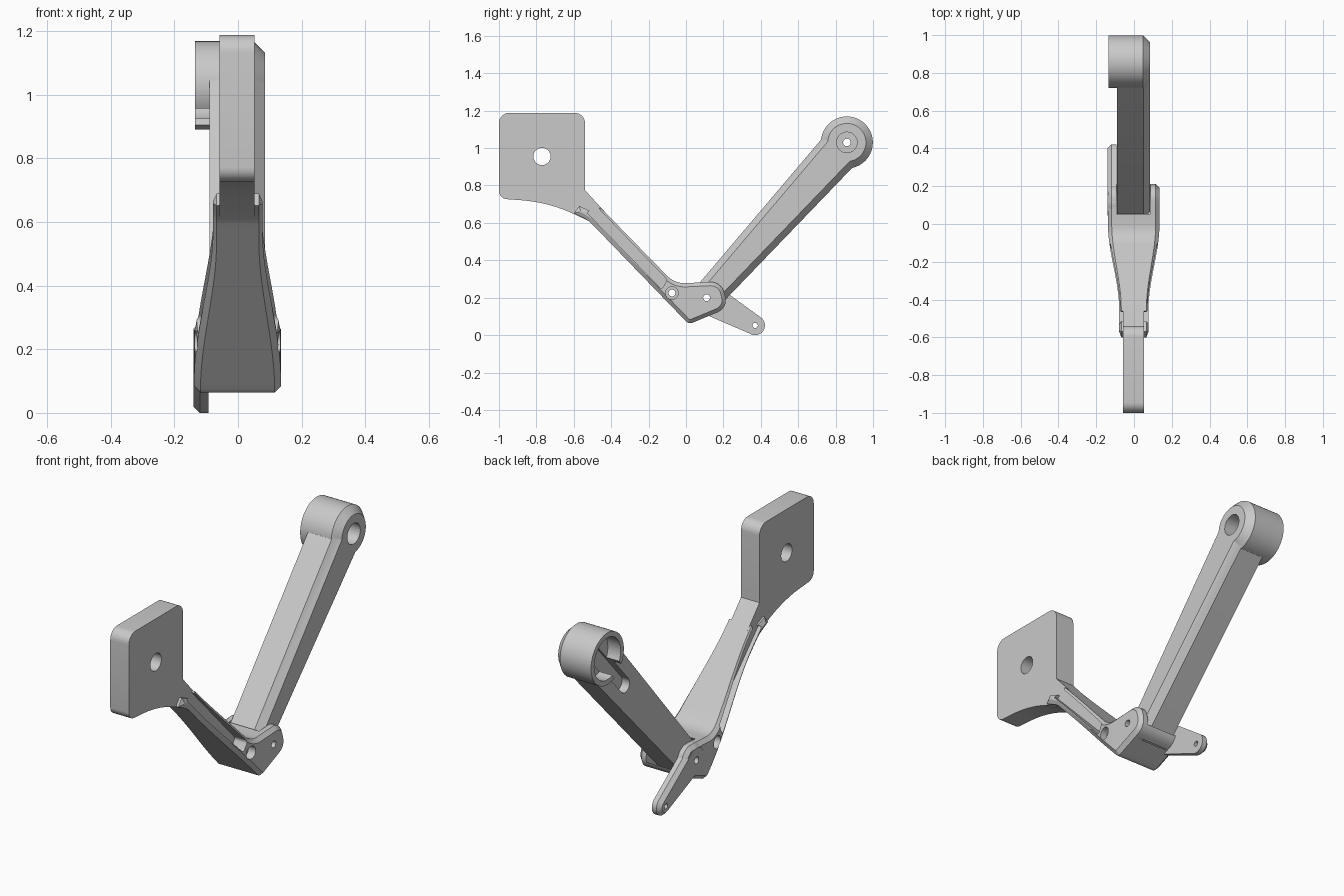
import bpy, bmesh, math
from mathutils import Vector

cube = bpy.data.objects.get("Cube")
if cube:
    bpy.data.objects.remove(cube, do_unlink=True)

grey = bpy.data.materials.new("mid grey")
grey.use_nodes = True
grey.diffuse_color = (0.585, 0.585, 0.585, 1)
grey.node_tree.nodes["Principled BSDF"].inputs["Base Color"].default_value = grey.diffuse_color


def arc(c, r, start, sweep, steps):
    """Points on an arc around c."""
    return [Vector(c) + Vector((math.cos(t), math.sin(t))) * r
            for t in (start + sweep * k / steps for k in range(steps + 1))]


def rounded(corners):
    """Outline in (y, z) from corners (y, z, fillet radius)."""
    out = []
    n = len(corners)
    for i, (y, z, r) in enumerate(corners):
        p = Vector((y, z))
        if r == 0:
            out.append(p)
            continue
        a = (Vector(corners[i - 1][:2]) - p).normalized()
        b = (Vector(corners[(i + 1) % n][:2]) - p).normalized()
        half = math.acos(a.dot(b)) / 2
        centre = p + (a + b).normalized() * r / math.sin(half)
        start = p + a * r / math.tan(half) - centre
        turn = math.copysign(math.pi - 2 * half, b.x * a.y - b.y * a.x)
        out += arc(centre, r, math.atan2(start.y, start.x), turn, 8)
    return out


def capsule(a, ra, b, rb):
    """Outline wrapped around two circles of different radius."""
    d = Vector(b) - Vector(a)
    base = math.atan2(d.y, d.x)
    spread = math.acos((ra - rb) / d.length)
    return (arc(b, rb, base - spread, 2 * spread, 24)
            + arc(a, ra, base + spread, 2 * (math.pi - spread), 24))


def circle(c, r):
    return arc(c, r, 0, 2 * math.pi, 56)[:-1]


def inset(outline, d):
    """Offset a counter-clockwise outline inwards."""
    out = []
    n = len(outline)
    for i, p in enumerate(outline):
        u = (p - outline[i - 1]).normalized()
        v = (outline[(i + 1) % n] - p).normalized()
        m = Vector((-u.y - v.y, u.x + v.x)).normalized()
        out.append(p + m * d / max(0.4, m.dot(Vector((-u.y, u.x)))))
    return out


def divide(outline, guide, step):
    """Split the edges of an outline as often as the guide's edges need."""
    out = []
    n = len(outline)
    for i in range(n):
        j = (i + 1) % n
        parts = max(1, round((guide[j] - guide[i]).length / step))
        out += [outline[i].lerp(outline[j], k / parts) for k in range(parts)]
    return out


def solid(name, outline, x0, x1, low=0.0, high=0.0, flare=None):
    """Extrude an outline along x, chamfering the low and high ends."""
    rings = [(x0, low)] + ([(x0 + low, 0)] if low else [])
    rings += ([(x1 - high, 0)] if high else []) + [(x1, high)]
    bm = bmesh.new()
    loops = []
    for x, d in rings:
        pts = inset(outline, d) if d else outline
        if flare:
            pts = divide(pts, outline, 0.03)
        loops.append([bm.verts.new((x, p.x, p.y)) for p in pts])
    n = len(loops[0])
    for lo, hi in zip(loops, loops[1:]):
        for i in range(n):
            j = (i + 1) % n
            bm.faces.new((lo[i], lo[j], hi[j], hi[i]))
    caps = [bm.faces.new(loops[0][::-1]), bm.faces.new(loops[-1])]
    if flare:
        bmesh.ops.triangulate(bm, faces=caps, ngon_method="BEAUTY")
        for v in bm.verts:
            v.co.x *= flare(v.co.y)
        bmesh.ops.triangulate(bm, faces=bm.faces[:])
    bmesh.ops.recalc_face_normals(bm, faces=bm.faces)
    me = bpy.data.meshes.new(name)
    bm.to_mesh(me)
    bm.free()
    me.materials.append(grey)
    ob = bpy.data.objects.new(name, me)
    bpy.context.collection.objects.link(ob)
    return ob


def combine(ob, others, operation):
    """Boolean the helpers into ob, then remove them."""
    for o in others:
        m = ob.modifiers.new("cut", "BOOLEAN")
        m.operation, m.object, m.solver = operation, o, "EXACT"
    bpy.context.view_layer.update()
    me = bpy.data.meshes.new_from_object(ob.evaluated_get(bpy.context.evaluated_depsgraph_get()))
    ob.modifiers.clear()
    ob.data = me
    for o in others:
        bpy.data.objects.remove(o, do_unlink=True)


PIVOT, HUB, SCREW, TIP = (0.11, 0.2), (0.86, 1.03), (-0.075, 0.225), (0.37, 0.052)

# Mounting plate with its neck
plate = solid("mounting_plate", rounded([
    (-1, 0.73, 0.045), (-0.73, 0.71, 0.8), (-0.5, 0.6, 0), (-0.28, 0.4, 0), (-0.28, 0.49, 0),
    (-0.54, 0.775, 0), (-0.54, 1.188, 0.055), (-1, 1.188, 0.055)]), -0.058, 0.052)
combine(plate, [solid("hole", circle((-0.77, 0.955), 0.046), -0.3, 0.3)], "DIFFERENCE")


def flare(y):
    t = min(1, max(0, (y + 0.45) / 0.45))
    return 0.57 + 0.43 * t * t * (3 - 2 * t)


# Flared lower arm ending in a pair of ears
lower = solid("lower_arm", rounded([
    (-0.6, 0.652, 0), (-0.52, 0.612, 0.15), (0.015, 0.058, 0.03), (0.225, 0.145, 0.07),
    (0.19, 0.287, 0.075), (-0.06, 0.275, 0.13), (-0.46, 0.685, 0), (-0.485, 0.652, 0),
    (-0.57, 0.69, 0)]), -0.138, 0.135, 0.02, 0.02, flare)
cuts = [solid("gap", capsule(PIVOT, 0.095, (0.6, 0.75), 0.12), -0.092, 0.088),
        solid("screw", circle(SCREW, 0.018), -0.3, 0.3),
        solid("pin", circle(PIVOT, 0.018), -0.3, 0.3)]
channel = rounded([(-0.53, 0.655, 0), (-0.13, 0.245, 0.01), (-0.1, 0.295, 0.02), (-0.48, 0.69, 0)])
for x0, x1 in ((-0.3, -0.058), (0.052, 0.3)):
    cuts.append(solid("channel", channel, x0, x1))
for x0, x1 in ((-0.3, -0.09), (0.09, 0.3)):
    cuts.append(solid("counterbore", circle(SCREW, 0.034), x0, x1))
combine(lower, cuts, "DIFFERENCE")

# Lever growing from one ear
lever = solid("lever", capsule(PIVOT, 0.085, TIP, 0.052), -0.14, -0.093, 0.02)
combine(lever, [solid("hole", circle(TIP, 0.014), -0.3, 0.3),
                solid("pin", circle(PIVOT, 0.018), -0.3, 0.3)], "DIFFERENCE")

# Upper arm with a hollow hub
upper = solid("upper_arm", capsule(PIVOT, 0.08, HUB, 0.115), -0.09, 0.085, 0, 0.034)
combine(upper, [solid("hub", circle(HUB, 0.139), -0.136, 0.085, 0, 0.037)], "UNION")
along = (Vector(PIVOT) - Vector(HUB)).normalized()
slot_end = Vector(HUB) + along * 0.32
combine(upper, [
    solid("cup", circle(HUB, 0.112), -0.3, -0.06),
    solid("slot", capsule(HUB, 0.04, slot_end, 0.039), -0.3, -0.045),
    solid("bore", circle(HUB, 0.055), 0.0, 0.3),
    solid("through", circle(HUB, 0.02), -0.3, 0.3),
    solid("pin", circle(PIVOT, 0.018), -0.3, 0.3)], "DIFFERENCE")

# Smooth the curved walls, keep edges crisp
bpy.ops.object.select_all(action="DESELECT")
for ob in (plate, lower, lever, upper):
    ob.select_set(True)
bpy.context.view_layer.objects.active = upper
bpy.ops.object.shade_smooth_by_angle(angle=math.radians(25))
